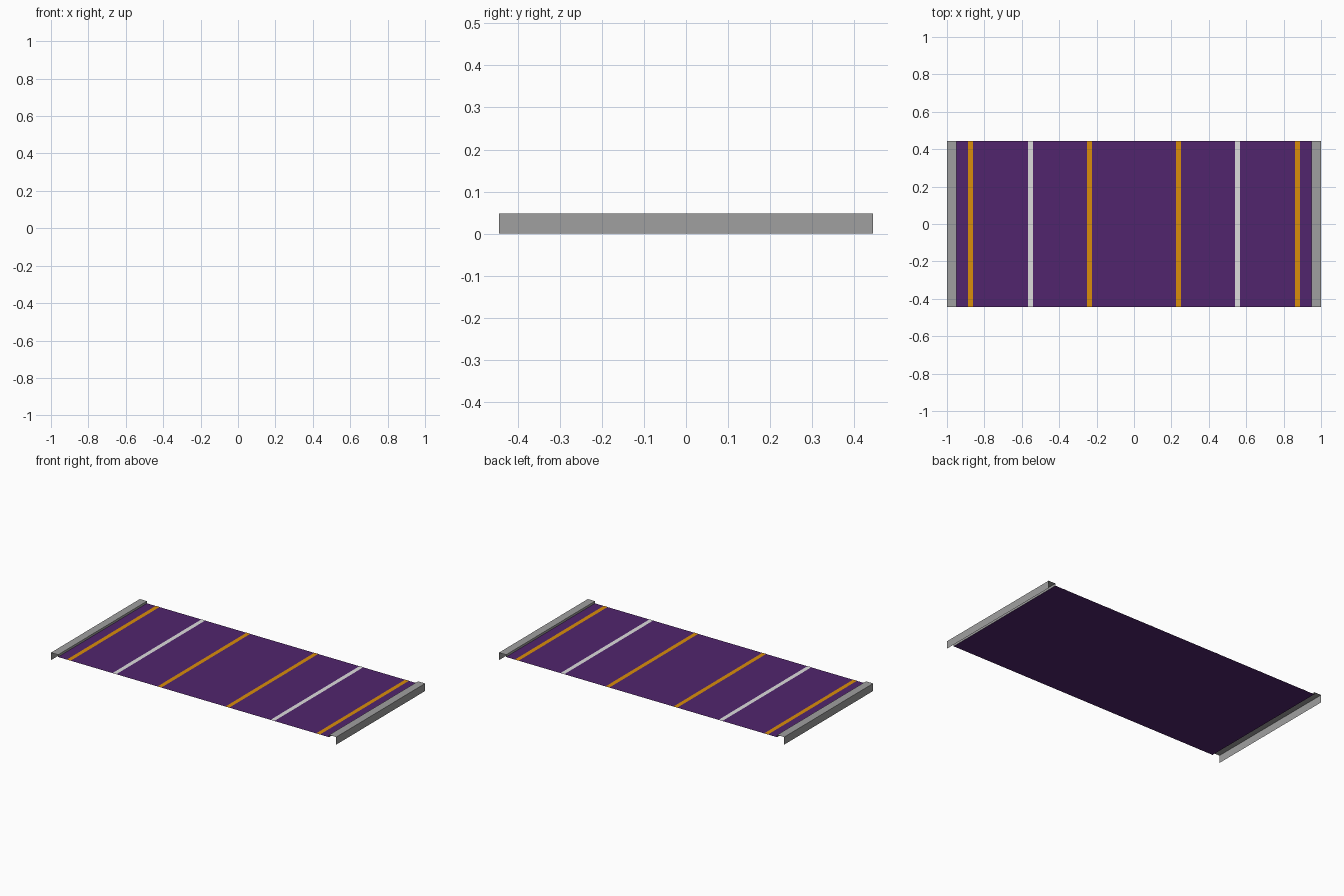
import bpy, bmesh

if "Cube" in bpy.data.objects:
    bpy.data.objects.remove(bpy.data.objects["Cube"])

HALF_Y = 0.445      # half depth of the whole panel
TOP, CLOTH = 0.048, 0.034
INNER = 0.95        # where cloth meets rails


def material(name, rgb):
    m = bpy.data.materials.new(name)
    m.diffuse_color = (*rgb, 1)
    m.use_nodes = True
    m.node_tree.nodes["Principled BSDF"].inputs["Base Color"].default_value = m.diffuse_color
    return m


purple = material("deep purple", (0.082, 0.018, 0.155))
orange = material("orange", (0.70, 0.27, 0.003))
white = material("off white", (0.72, 0.72, 0.72))
grey = material("rail grey", (0.35, 0.35, 0.35))


def sheet(name, profile, mat):
    """Extrude an open x-z profile along y as a thin sheet."""
    bm = bmesh.new()
    rows = [[bm.verts.new((x, y, z)) for x, z in profile] for y in (-HALF_Y, HALF_Y)]
    for i in range(len(profile) - 1):
        bm.faces.new((rows[0][i], rows[0][i + 1], rows[1][i + 1], rows[1][i]))
    me = bpy.data.meshes.new(name)
    bm.to_mesh(me)
    bm.free()
    me.materials.append(mat)
    ob = bpy.data.objects.new(name, me)
    bpy.context.collection.objects.link(ob)
    return ob


# Main cloth surface
sheet("cloth", [(-INNER, CLOTH), (INNER, CLOTH)], purple)

# Painted stripes, mirrored about the middle
for label, x, mat in (("inner", 0.238, orange), ("middle", 0.554, white), ("outer", 0.874, orange)):
    for side, s in (("left", -1), ("right", 1)):
        sheet(f"{label}_stripe_{side}",
              [(s * x - 0.0135, CLOTH + 0.001), (s * x + 0.0135, CLOTH + 0.001)], mat)

# End rails: outer wall, top strip and short inner lip down to the cloth
rail = [(1, 0), (1, TOP), (INNER, TOP), (INNER, CLOTH)]
sheet("rail_left", [(-x, z) for x, z in rail], grey)
sheet("rail_right", rail[::-1], grey)
